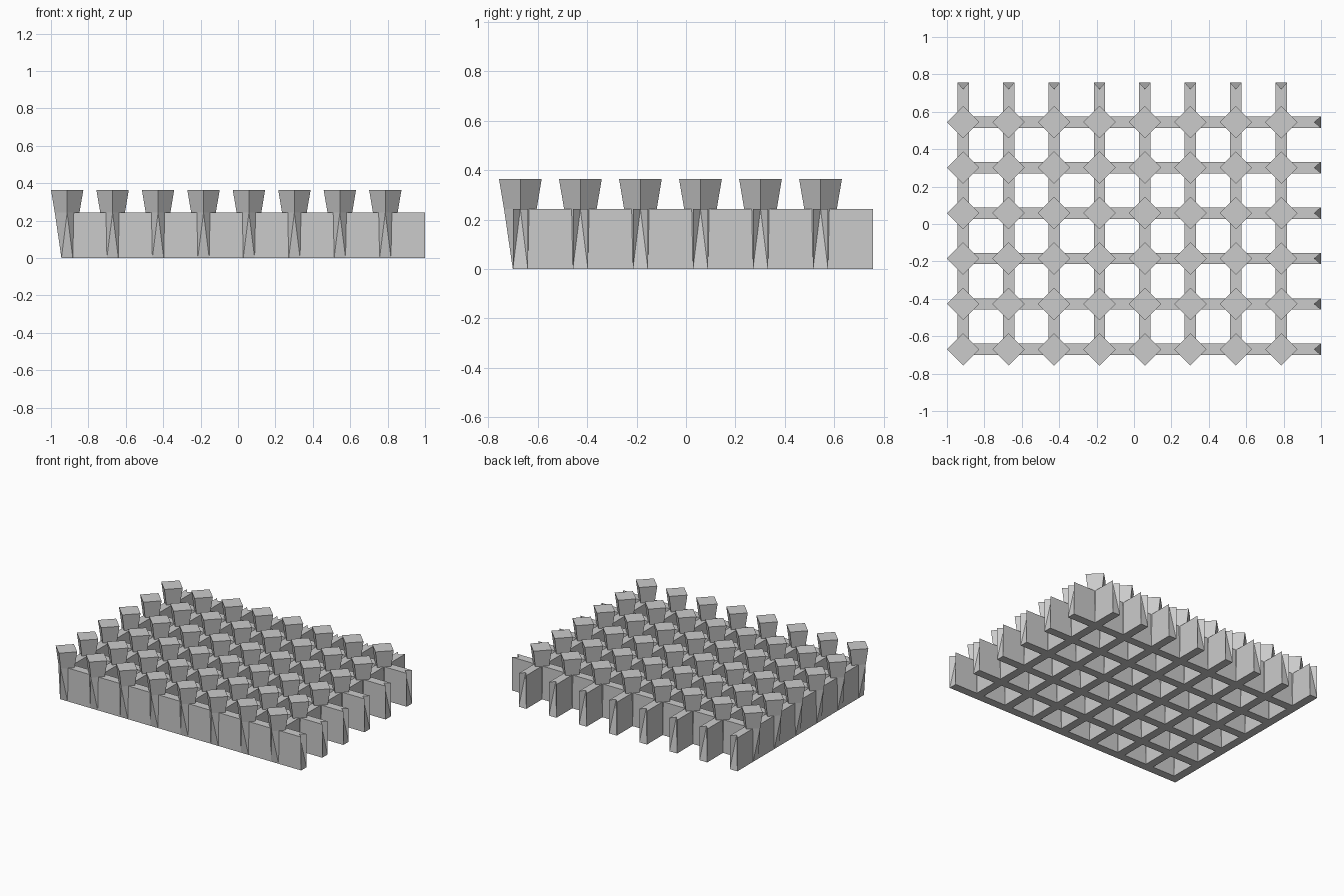
import bpy, bmesh
from mathutils import Matrix, Vector

cube = bpy.data.objects.get("Cube")
if cube:
    bpy.data.objects.remove(cube, do_unlink=True)

PITCH = 0.243            # post spacing
HALF = 0.0305            # half thickness of the walls
WALL_TOP = 0.243
HEAD_TOP = 0.364
NECK, HEAD = 0.066, 0.0865   # corner radius of the diamond below and above
COLS, ROWS = 8, 6
FIRST = Vector((-1 + HEAD, -PITCH * (COLS / 2 - 1) + HEAD - (HALF + HEAD) / 2 - 0.0, 0))
FIRST.y = -(PITCH * ROWS - HALF + HEAD) / 2 + HEAD

grey = bpy.data.materials.new("plain grey")
grey.use_nodes = True
grey.diffuse_color = (0.6, 0.6, 0.6, 1)
grey.node_tree.nodes["Principled BSDF"].inputs["Base Color"].default_value = (0.6, 0.6, 0.6, 1)


def diamond(bm, r, z):
    return [bm.verts.new(p) for p in ((r, 0, z), (0, r, z), (-r, 0, z), (0, -r, z))]


def add_post(bm):
    """Square foot twisting into a diamond neck, then a flared head."""
    foot = [bm.verts.new((x * HALF, y * HALF, 0)) for x, y in ((1, -1), (1, 1), (-1, 1), (-1, -1))]
    neck, head = diamond(bm, NECK, WALL_TOP), diamond(bm, HEAD, HEAD_TOP)
    for i in range(4):
        j = (i + 1) % 4
        bm.faces.new((foot[i], foot[j], neck[i]))
        bm.faces.new((foot[j], neck[j], neck[i]))
        bm.faces.new((neck[i], neck[j], head[j], head[i]))
    bm.faces.new(head)
    bm.faces.new(foot[::-1])


def add_wall(bm, turn):
    """Wall to the next post, with a notched end that fits around it."""
    def vert(x, y, z):
        return bm.verts.new(turn @ Vector((x, y, z)))
    end = PITCH - HALF
    a, b, c, d = [vert(x, y, 0) for x, y in ((HALF, -HALF), (end, -HALF), (end, HALF), (HALF, HALF))]
    e, f, g, h = [vert(x, y, WALL_TOP) for x, y in ((HALF, -HALF), (end, -HALF), (end, HALF), (HALF, HALF))]
    notch = vert(PITCH - NECK, 0, WALL_TOP)
    for face in ((d, c, b, a), (a, b, f, e), (c, d, h, g), (d, a, e, h),
                 (e, f, notch, g, h), (b, c, notch), (b, notch, f), (c, g, notch)):
        bm.faces.new(face)


def make_grid(name, build):
    """One part repeated over the whole lattice."""
    bm = bmesh.new()
    build(bm)
    mesh = bpy.data.meshes.new(name)
    bm.to_mesh(mesh)
    bm.free()
    mesh.materials.append(grey)
    obj = bpy.data.objects.new(name, mesh)
    obj.location = FIRST
    bpy.context.collection.objects.link(obj)
    for axis, count in ((0, COLS), (1, ROWS)):
        mod = obj.modifiers.new("repeat", "ARRAY")
        mod.count = count
        mod.use_relative_offset = False
        mod.use_constant_offset = True
        offset = Vector()
        offset[axis] = PITCH
        mod.constant_offset_displace = offset


make_grid("posts", add_post)
make_grid("cross_walls", lambda bm: add_wall(bm, Matrix.Identity(3)))
make_grid("long_walls", lambda bm: add_wall(bm, Matrix.Rotation(1.5707963, 3, "Z")))
